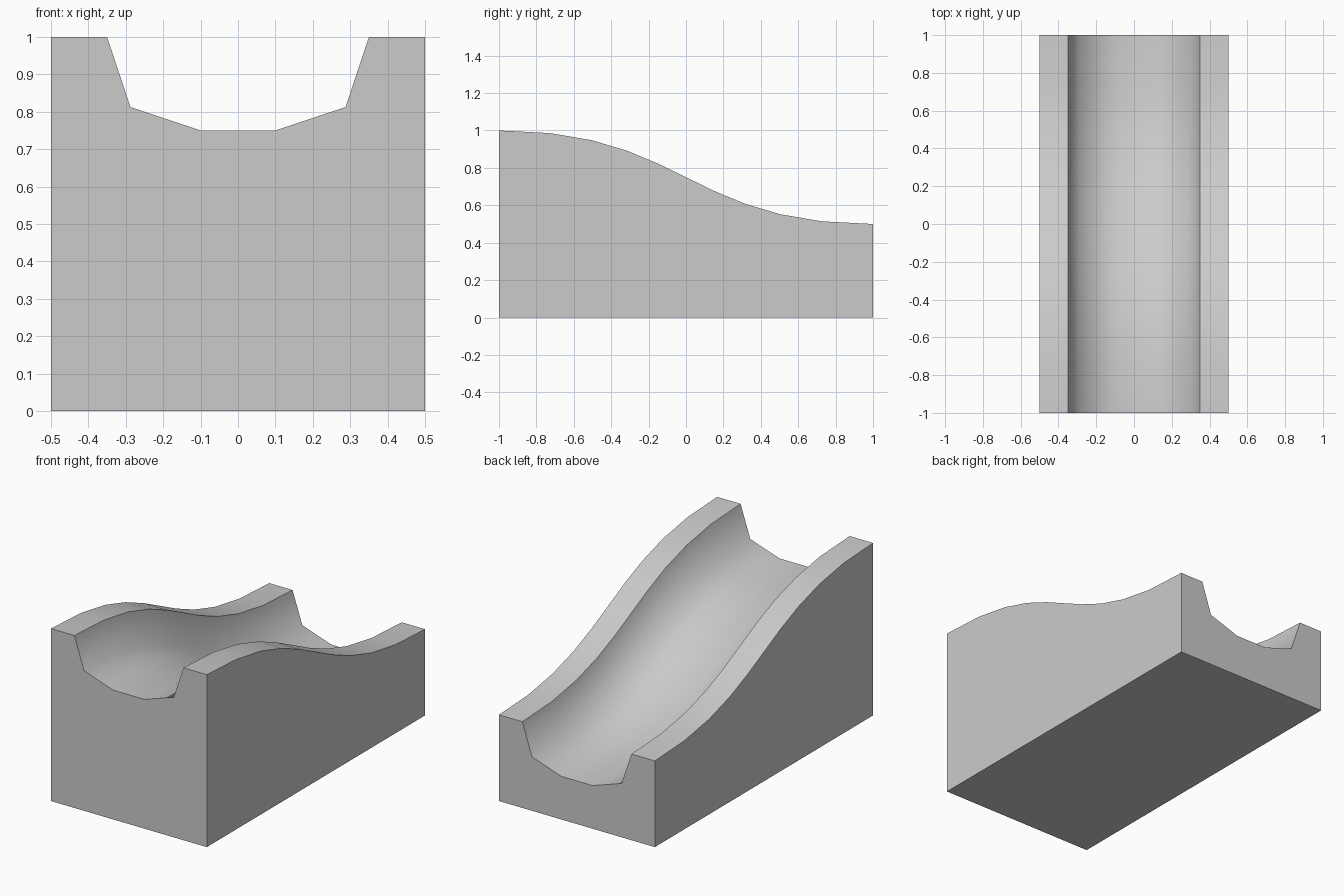
import bpy, bmesh, math

if "Cube" in bpy.data.objects:
    bpy.data.objects.remove(bpy.data.objects["Cube"])

STEPS = 10
# Half of the channel cross-section: x, depth below the rim (right side, outside to middle)
HALF = [(0.5, 0), (0.35, 0), (0.2875, -0.1875), (0.1, -0.25)]
TOP = HALF + [(-x, d) for x, d in reversed(HALF)]


def rim(t):
    """S-shaped Bezier giving y and rim height along the slope."""
    u = 1 - t
    return t**3 - u**3, 0.5 + 0.5 * (u**3 + 3 * u * u * t)


bm = bmesh.new()
rings = []
for i in range(STEPS + 1):
    y, z = rim(i / STEPS)
    ring = [bm.verts.new((x, y, z + d)) for x, d in TOP]
    ring += [bm.verts.new((x, y, 0)) for x in (-0.5, 0.5)]
    rings.append(ring)

# Skin between neighbouring sections
n = len(rings[0])
for a, b in zip(rings, rings[1:]):
    for j in range(n):
        k = (j + 1) % n
        bm.faces.new((a[j], a[k], b[k], b[j]))

# End caps
bm.faces.new(rings[0])
bm.faces.new(rings[-1])
bmesh.ops.recalc_face_normals(bm, faces=bm.faces[:])

mesh = bpy.data.meshes.new("slide_slope")
bm.to_mesh(mesh)
bm.free()
slope = bpy.data.objects.new("slide_slope", mesh)
bpy.context.collection.objects.link(slope)

# Smooth channel, sharp rims and ends
bpy.context.view_layer.objects.active = slope
slope.select_set(True)
bpy.ops.object.shade_smooth_by_angle(angle=math.radians(60))
